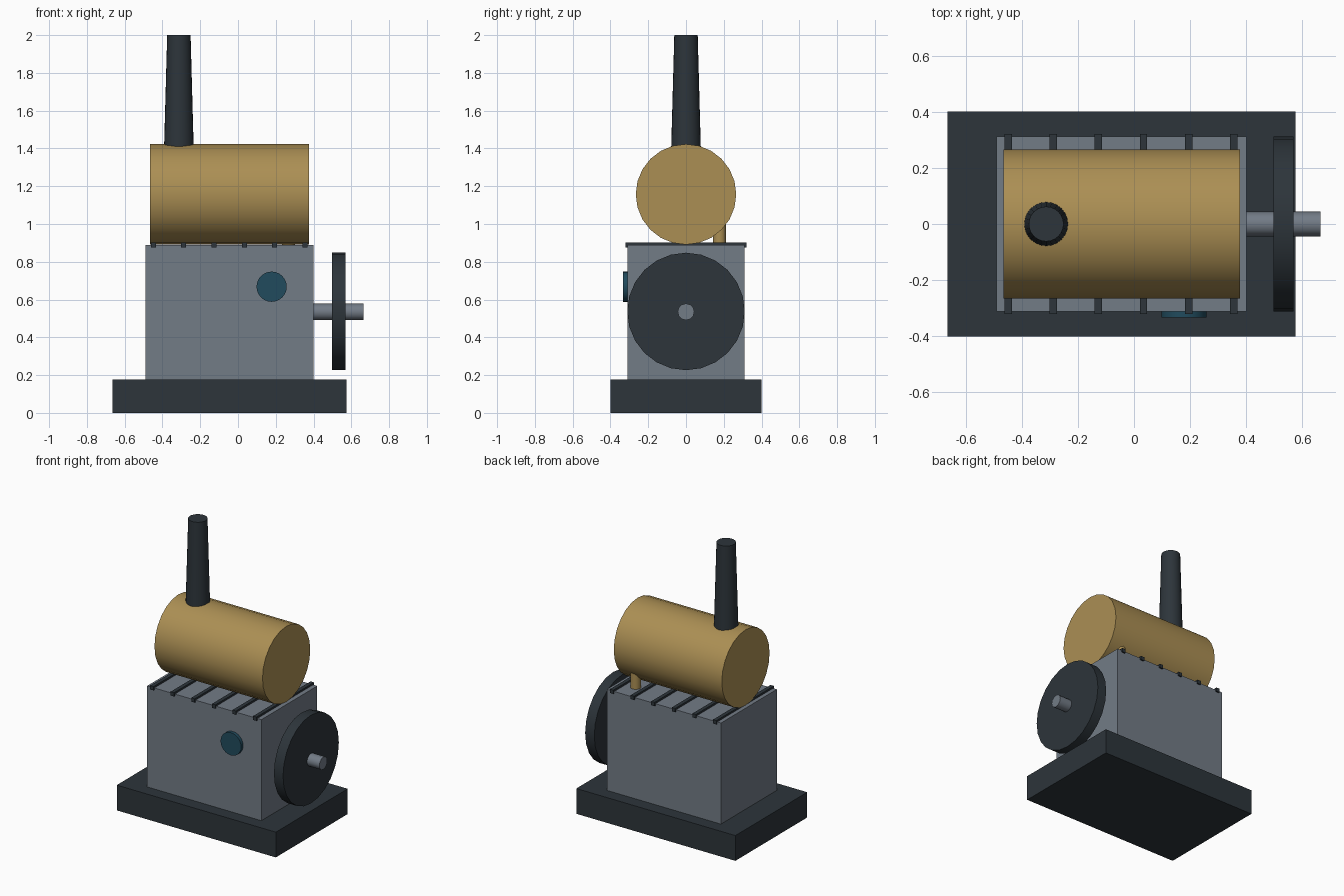
import bpy
import math

if "Cube" in bpy.data.objects:
    bpy.data.objects.remove(bpy.data.objects["Cube"])


def material(name, rgb):
    m = bpy.data.materials.new(name)
    m.diffuse_color = (*rgb, 1)
    m.use_nodes = True
    m.node_tree.nodes["Principled BSDF"].inputs["Base Color"].default_value = m.diffuse_color
    return m


IRON = material("dark iron", (0.026, 0.035, 0.043))
STEEL = material("grey steel", (0.17, 0.20, 0.24))
BRASS = material("brass", (0.41, 0.275, 0.088))
GLASS = material("teal glass", (0.015, 0.07, 0.11))


def box(name, mat, x, y, z):
    """Box from (min, max) ranges on each axis."""
    bpy.ops.mesh.primitive_cube_add(
        size=1, location=[(a + b) / 2 for a, b in (x, y, z)])
    o = bpy.context.object
    o.name = name
    o.scale = [b - a for a, b in (x, y, z)]
    bpy.ops.object.transform_apply(location=False, rotation=False, scale=True)
    o.data.materials.append(mat)
    return o


def rod(name, mat, centre, length, r1, r2=None, axis="z", sides=24):
    """Smooth-sided cylinder or cone along an axis."""
    rot = {"x": (0, math.pi / 2, 0), "y": (math.pi / 2, 0, 0), "z": (0, 0, 0)}[axis]
    bpy.ops.mesh.primitive_cone_add(
        vertices=sides, radius1=r1, radius2=r1 if r2 is None else r2,
        depth=length, location=centre, rotation=rot)
    o = bpy.context.object
    o.name = name
    o.data.materials.append(mat)
    bpy.ops.object.shade_smooth_by_angle(angle=math.radians(35))
    return o


# Plinth and engine block
box("base", IRON, (-0.665, 0.575), (-0.4, 0.4), (0, 0.178))
box("engine_block", STEEL, (-0.49, 0.4), (-0.311, 0.311), (0.178, 0.89))

# Ribs across the top of the block
for i in range(6):
    x = -0.448 + i * 0.1606
    box(f"rib_{i + 1}", IRON, (x - 0.0133, x + 0.0133), (-0.32, 0.32), (0.876, 0.903))

# Boiler with its chimney and feed pipe
rod("boiler", BRASS, (-0.044, 0, 1.157), 0.842, 0.266, axis="x")
rod("chimney", IRON, (-0.313, 0, 1.69), 0.62, 0.079, 0.062)
rod("feed_pipe", BRASS, (0.267, 0.178, 0.95), 0.18, 0.035, sides=12)

# Flywheel on its shaft
rod("shaft", STEEL, (0.51, 0, 0.535), 0.31, 0.044, axis="x", sides=12)
rod("flywheel", IRON, (0.533, 0, 0.537), 0.071, 0.311, axis="x")

# Round sight glass on the front
rod("sight_glass", GLASS, (0.178, -0.317, 0.668), 0.034, 0.08, axis="y")
